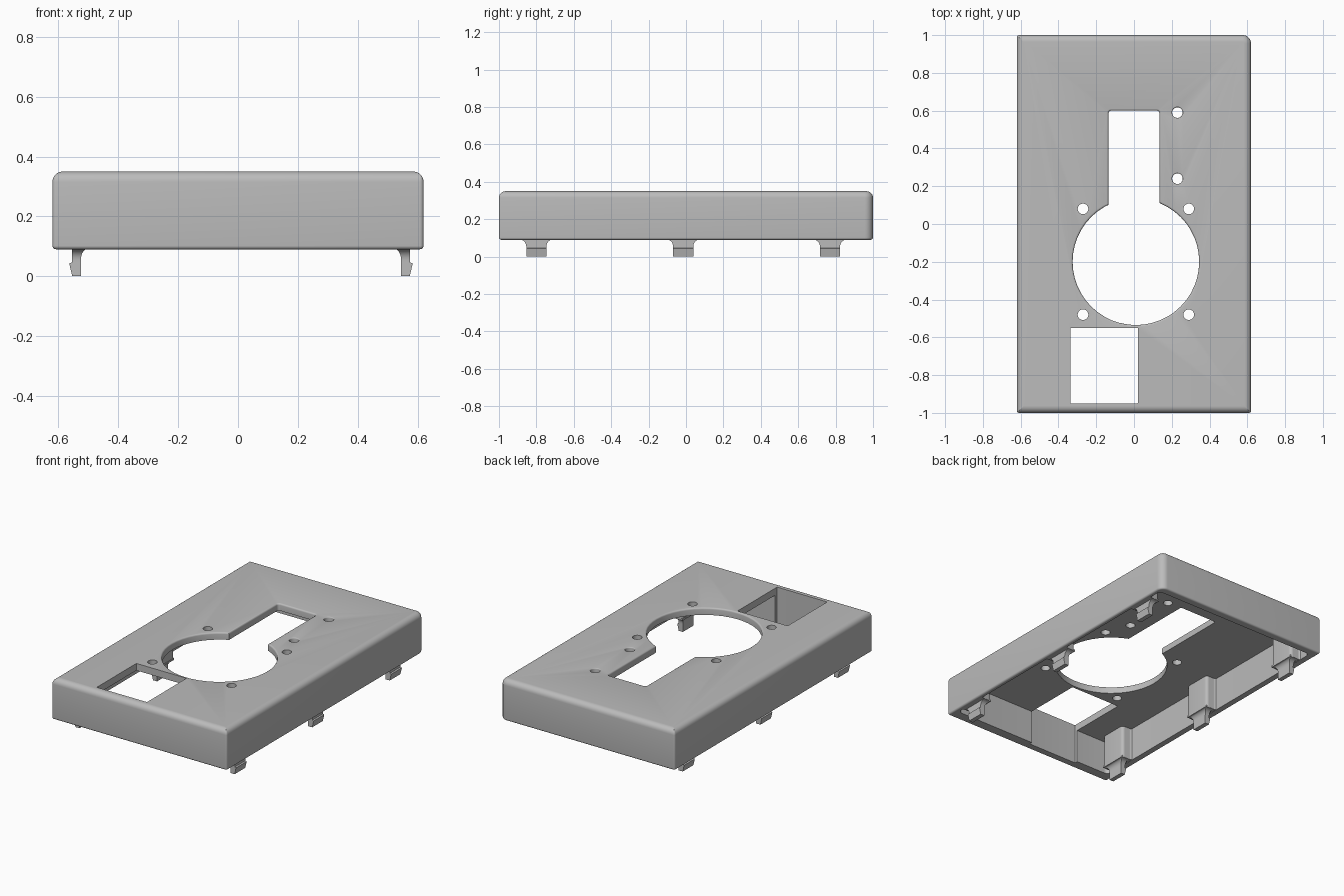
import bpy, bmesh
from math import sin, cos, pi, radians

cube = bpy.data.objects.get("Cube")
if cube:
    bpy.data.objects.remove(cube, do_unlink=True)

grey = bpy.data.materials.new("light_grey_plastic")
grey.use_nodes = True
COLOUR = (0.5, 0.5, 0.5, 1)
grey.diffuse_color = COLOUR
grey.node_tree.nodes["Principled BSDF"].inputs["Base Color"].default_value = COLOUR


def rounded_rect(x0, x1, y0, y1, radii, inset=0.0, segs=8):
    """Outline from the lower-left corner, counter-clockwise."""
    corners = [(x0, y0, 1, 1), (x1, y0, -1, 1), (x1, y1, -1, -1), (x0, y1, 1, -1)]
    pts = []
    for i, (x, y, sx, sy) in enumerate(corners):
        r = max(radii[i] - inset, 0.0015)
        cx, cy = x + sx * (inset + r), y + sy * (inset + r)
        for k in range(segs + 1):
            a = pi + i * pi / 2 + k / segs * pi / 2
            pts.append((cx + r * cos(a), cy + r * sin(a)))
    return pts


def loft(name, rings):
    """Solid through a stack of (outline, z) rings with equal point counts."""
    bm = bmesh.new()
    loops = [[bm.verts.new((x, y, z)) for x, y in pts] for pts, z in rings]
    n = len(loops[0])
    for low, high in zip(loops, loops[1:]):
        for i in range(n):
            j = (i + 1) % n
            bm.faces.new((low[i], low[j], high[j], high[i]))
    bm.faces.new(loops[0][::-1])
    bm.faces.new(loops[-1])
    bmesh.ops.remove_doubles(bm, verts=bm.verts, dist=1e-5)
    bmesh.ops.recalc_face_normals(bm, faces=bm.faces)
    mesh = bpy.data.meshes.new(name)
    bm.to_mesh(mesh)
    bm.free()
    mesh.materials.append(grey)
    ob = bpy.data.objects.new(name, mesh)
    bpy.context.collection.objects.link(ob)
    return ob


def activate(ob):
    bpy.ops.object.select_all(action='DESELECT')
    ob.select_set(True)
    bpy.context.view_layer.objects.active = ob


def smooth(ob):
    activate(ob)
    bpy.ops.object.shade_smooth_by_angle(angle=radians(32))


def cut(ob, cutter):
    cutter.hide_render = True
    mod = ob.modifiers.new("cut", 'BOOLEAN')
    mod.operation = 'DIFFERENCE'
    mod.solver = 'EXACT'
    mod.object = cutter
    activate(ob)
    bpy.ops.object.modifier_apply(modifier=mod.name)
    bpy.data.objects.remove(cutter, do_unlink=True)


BASE, TOP, CEILING = 0.09, 0.35, 0.305
CX = 0.01          # centre of the inner features

# Outer cover with rounded top and lightly rounded bottom rim
radii = (0.012, 0.012, 0.045, 0.012)
rings = []
for r, z_mid, start in ((0.012, BASE + 0.012, -pi / 2), (0.035, TOP - 0.035, 0)):
    for k in range(7):
        a = start + k / 6 * pi / 2
        outline = rounded_rect(-0.62, 0.62, -1, 1, radii, r * (1 - cos(a)))
        rings.append((outline, z_mid + r * sin(a)))
cover = loft("cover_shell", rings)

# Hollow underside
hollow = rounded_rect(CX - 0.585, CX + 0.585, -0.93, 0.95, (0.03,) * 4)
cut(cover, loft("hollow_cutter", [(hollow, 0), (hollow, CEILING)]))


def opening(x0, x1, y0, y1, r, flare=0.0, z0=0.2):
    """Cut a rounded opening through the top, with a softened upper edge."""
    def ring(inset):
        return rounded_rect(x0, x1, y0, y1, (r,) * 4, inset, 12)
    stack = [(ring(0), z0)]
    if flare:
        for k in range(5):
            a = k / 4 * pi / 2
            stack.append((ring(-flare * (1 - cos(a))), TOP - flare + flare * sin(a)))
    stack.append((ring(-flare), TOP + 0.05))
    cut(cover, loft("opening_cutter", stack))


def round_hole(x, y, r, flare=0.0):
    opening(x - r, x + r, y - r, y + r, r, flare)


# Large round opening, slot and square window
round_hole(CX, -0.2, 0.335, 0.01)
opening(-0.135, 0.135, -0.1, 0.6, 0.015, 0.01)
opening(-0.335, 0.02, -0.95, -0.55, 0.002, 0, 0.0)

# Four mounting holes and two indicator holes
for x in (CX - 0.28, CX + 0.28):
    for y in (-0.48, 0.08):
        round_hole(x, y, 0.028)
for y in (0.24, 0.59):
    round_hole(0.23, y, 0.028, 0.006)
smooth(cover)


def rib_outline(side, yc):
    """Half outline with a convex nose corner and a filleted foot, mirrored."""
    nose, foot, width, r = 0.515, 0.59, 0.09, 0.02
    half = []
    for k in range(7):
        a = k / 6 * pi / 2
        half.append((nose + r - r * cos(a), width - r + r * sin(a)))
    for k in range(7):
        a = k / 6 * pi / 2
        half.append((foot - r + r * sin(a), width + r - r * cos(a)))
    half.append((foot + 0.012, width + r))
    full = half + [(x, -y) for x, y in reversed(half)]
    return [(CX + side * x, yc + y) for x, y in full]


def clip_ring(side, yc, inner, outer, half):
    a, b = CX + side * inner, CX + side * outer
    return [(a, yc - half), (b, yc - half), (b, yc + half), (a, yc + half)]


# Snap clips on ribs along both long walls
for side, label in ((1, "left"), (-1, "right")):
    for yc, place in ((-0.8, "front"), (-0.015, "middle"), (0.77, "back")):
        outline = rib_outline(side, yc)
        smooth(loft(f"{label}_{place}_rib", [(outline, BASE + 0.002), (outline, CEILING + 0.01)]))

        # Hooked tongue, then a flared root
        stack = [(clip_ring(side, yc, 0.535, 0.564, 0.054), 0.0),
                 (clip_ring(side, yc, 0.535, 0.574, 0.054), 0.043),
                 (clip_ring(side, yc, 0.535, 0.565, 0.054), 0.046)]
        for k in range(8):
            a = k / 7 * pi / 2
            grow = 1 - cos(a)
            stack.append((clip_ring(side, yc, 0.535 - 0.022 * grow, 0.565,
                                    0.054 + 0.034 * grow), 0.055 + 0.036 * sin(a)))
        stack.append((stack[-1][0], BASE + 0.012))
        smooth(loft(f"{label}_{place}_clip", stack))
